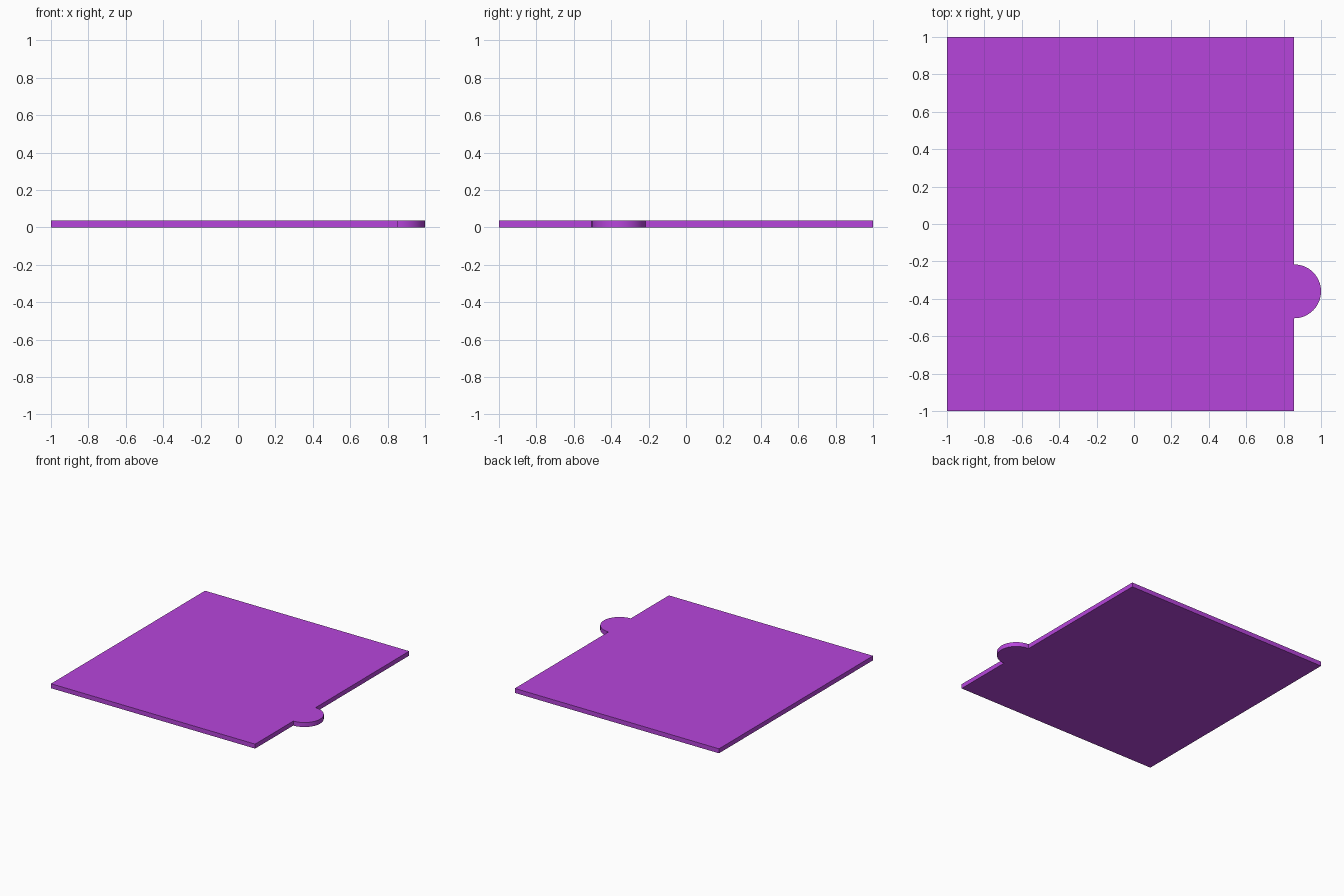
import bpy, bmesh, math

if "Cube" in bpy.data.objects:
    bpy.data.objects.remove(bpy.data.objects["Cube"])

THICK = 0.037
EDGE = 0.856              # right edge of the plate
TAB_Y, TAB_R = -0.36, 0.144
SEGS = 32

# Outline: rectangle with a half-round tab on the right edge
outline = [(-1, 1), (-1, -1), (EDGE, -1)]
for i in range(SEGS + 1):
    a = -math.pi / 2 + math.pi * i / SEGS
    outline.append((EDGE + TAB_R * math.cos(a), TAB_Y + TAB_R * math.sin(a)))
outline.append((EDGE, 1))

# Extrude the outline into a thin plate
bm = bmesh.new()
face = bm.faces.new([bm.verts.new((x, y, 0)) for x, y in outline])
ext = bmesh.ops.extrude_face_region(bm, geom=[face], use_keep_orig=True)
top = [v for v in ext["geom"] if isinstance(v, bmesh.types.BMVert)]
bmesh.ops.translate(bm, verts=top, vec=(0, 0, THICK))
bmesh.ops.recalc_face_normals(bm, faces=bm.faces)
mesh = bpy.data.meshes.new("tabbed_plate")
bm.to_mesh(mesh)
bm.free()

plate = bpy.data.objects.new("tabbed_plate", mesh)
bpy.context.collection.objects.link(plate)

# Purple finish
mat = bpy.data.materials.new("purple")
mat.diffuse_color = (0.47, 0.06, 0.71, 1)
mat.use_nodes = True
mat.node_tree.nodes["Principled BSDF"].inputs["Base Color"].default_value = mat.diffuse_color
mesh.materials.append(mat)

# Smooth tab rim, sharp plate edges
bpy.context.view_layer.objects.active = plate
plate.select_set(True)
bpy.ops.object.shade_smooth_by_angle(angle=math.radians(30))
